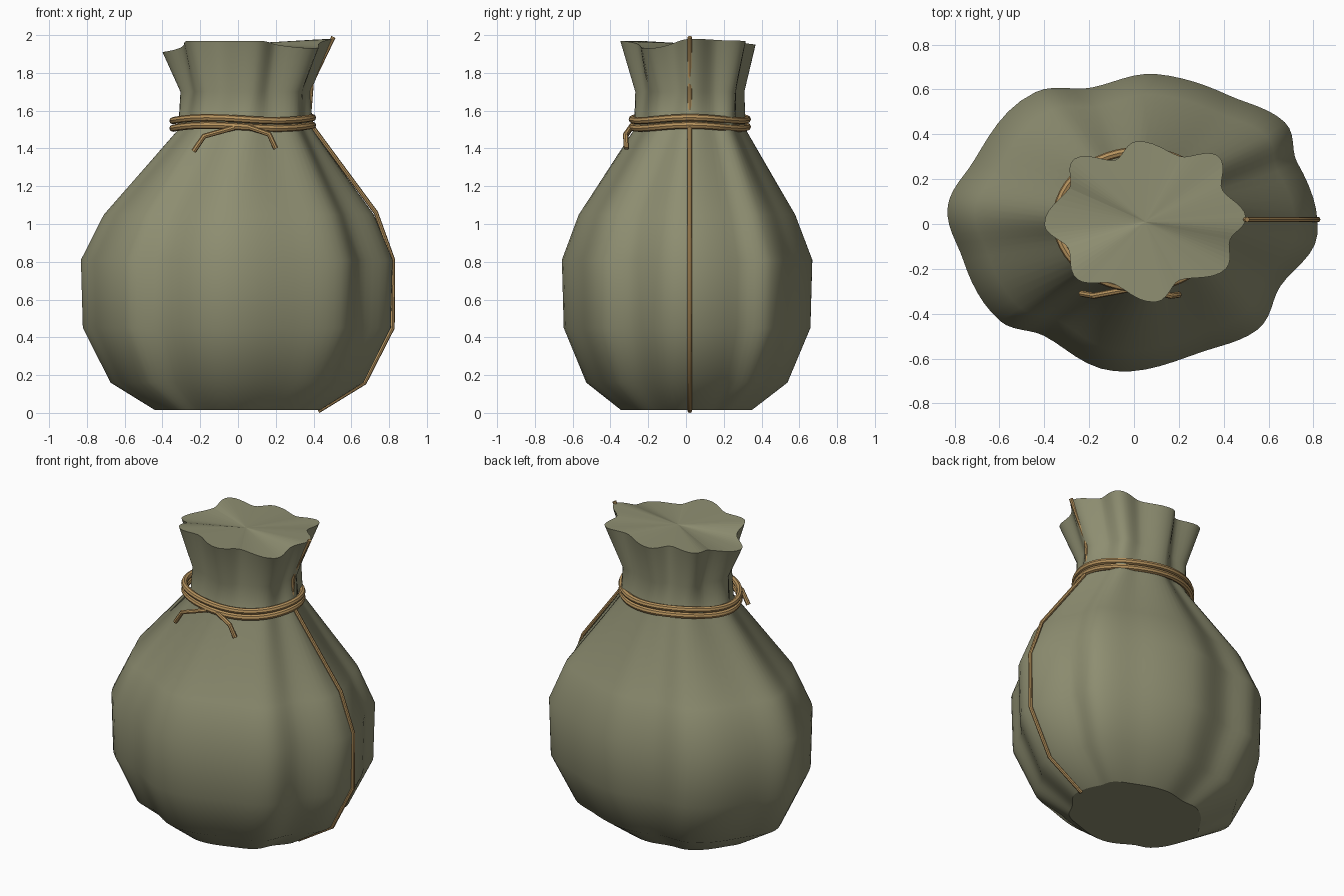
import bpy
import bmesh
from math import sin, cos, pi, radians

cube = bpy.data.objects.get("Cube")
if cube:
    bpy.data.objects.remove(cube, do_unlink=True)


def make_material(name, colour):
    material = bpy.data.materials.new(name)
    material.use_nodes = True
    material.diffuse_color = colour
    shader = material.node_tree.nodes["Principled BSDF"]
    shader.inputs["Base Color"].default_value = colour
    shader.inputs["Roughness"].default_value = 0.9
    return material


cloth = make_material("olive cloth", (0.27, 0.27, 0.165, 1))
twine = make_material("tan twine", (0.47, 0.29, 0.11, 1))

# Fold outlines: (angle in degrees, percent of the ellipse), ridges and valleys in turn
BELLY_FOLDS = [(-4, 100), (25, 98), (40, 107), (60, 101), (83, 102), (104, 95),
               (121, 104), (154, 97), (173, 102), (195, 96), (222, 98), (237, 90),
               (264, 100), (293, 94), (313, 98), (332, 90)]
RIM_FOLDS = [(3, 100), (27, 86), (49, 109), (67, 88), (95, 100), (111, 82),
             (132, 105), (151, 86), (182, 100), (203, 83), (227, 98), (247, 83),
             (276, 100), (295, 80), (324, 99), (345, 87)]
# Rim height above the mouth level at each ridge
RIM_WAVE = [0.03, 0.02, 0.0, 0.01, -0.04, 0.02, 0.02, -0.02]

# Rings: height, centre x, centre y, radius x, radius y, fold depth, rim blend
RINGS = [
    (0.015, 0.0, 0.0, 0.435, 0.345, 0.8, 0),
    (0.16, 0.0, 0.0, 0.665, 0.53, 1, 0),
    (0.45, 0.0, 0.0, 0.81, 0.65, 1, 0),
    (0.81, 0.0, 0.0, 0.82, 0.66, 1, 0),
    (1.05, 0.01, 0.0, 0.71, 0.57, 1, 0),
    (1.5, 0.04, 0.02, 0.355, 0.295, 0.5, 0.5),
    (1.7, 0.04, 0.02, 0.345, 0.29, 0.6, 1),
    (1.95, 0.05, 0.01, 0.45, 0.36, 1, 1),
]
STEPS = 6


def fold_samples(folds):
    """Ease between neighbouring ridges and valleys."""
    samples = []
    for i, (angle, size) in enumerate(folds):
        next_angle, next_size = folds[(i + 1) % len(folds)]
        span = (next_angle - angle) % 360
        for s in range(STEPS):
            t = s / STEPS
            ease = (1 - cos(pi * t)) / 2
            samples.append((radians(angle + span * t),
                            (size + (next_size - size) * ease) / 100))
    return samples


def wave_height(index):
    """Height of the mouth edge at a sample around the rim."""
    position = index / (2 * STEPS)
    ridge = int(position)
    ease = (1 - cos(pi * (position - ridge))) / 2
    a = RIM_WAVE[ridge]
    b = RIM_WAVE[(ridge + 1) % len(RIM_WAVE)]
    return a + (b - a) * ease


# Sack: folded rings joined from the base to the gathered mouth
def build_sack():
    belly, rim = fold_samples(BELLY_FOLDS), fold_samples(RIM_FOLDS)
    count = len(belly)
    bm = bmesh.new()
    loops = []
    for ring in RINGS:
        z, cx, cy, rx, ry, depth, blend = ring
        loop = []
        for i in range(count):
            angle = belly[i][0] * (1 - blend) + rim[i][0] * blend
            size = belly[i][1] * (1 - blend) + rim[i][1] * blend
            size = 1 + (size - 1) * depth
            lift = wave_height(i) if ring is RINGS[-1] else 0
            loop.append(bm.verts.new((cx + rx * size * cos(angle),
                                      cy + ry * size * sin(angle), z + lift)))
        loops.append(loop)
    for low, high in zip(loops, loops[1:]):
        for i in range(count):
            j = (i + 1) % count
            bm.faces.new((low[i], low[j], high[j], high[i])).smooth = True
    # Flat base and filled mouth
    bm.faces.new(loops[0][::-1])
    centre = bm.verts.new((0.05, 0.01, 1.955))
    for i in range(count):
        bm.faces.new((loops[-1][i], loops[-1][(i + 1) % count], centre))
    # Keep the base and mouth edges crisp
    for loop in (loops[0], loops[-1]):
        for i in range(count):
            bm.edges.get((loop[i], loop[(i + 1) % count])).smooth = False
    mesh = bpy.data.meshes.new("sack")
    bm.to_mesh(mesh)
    bm.free()
    mesh.materials.append(cloth)
    sack = bpy.data.objects.new("sack", mesh)
    bpy.context.collection.objects.link(sack)


# Round cord along a path, turned into a mesh
def cord(name, points, radius, closed=False):
    curve = bpy.data.curves.new(name, "CURVE")
    curve.dimensions = "3D"
    curve.bevel_depth = radius
    curve.bevel_resolution = 2
    curve.use_fill_caps = True
    spline = curve.splines.new("POLY")
    spline.points.add(len(points) - 1)
    for point, place in zip(spline.points, points):
        point.co = (*place, 1)
    spline.use_cyclic_u = closed
    curve.materials.append(twine)
    obj = bpy.data.objects.new(name, curve)
    bpy.context.collection.objects.link(obj)
    bpy.ops.object.select_all(action="DESELECT")
    obj.select_set(True)
    bpy.context.view_layer.objects.active = obj
    bpy.ops.object.convert(target="MESH")
    bpy.ops.object.shade_smooth_by_angle(angle=radians(40))


build_sack()

# Two turns of twine around the neck
for name, height in (("lower_neck_tie", 1.515), ("upper_neck_tie", 1.555)):
    turn = []
    for i in range(48):
        a = 2 * pi * i / 48
        turn.append((0.025 + 0.37 * cos(a), 0.02 + 0.305 * sin(a),
                     height + 0.008 * cos(3 * a)))
    cord(name, turn, 0.019, closed=True)

# Loose ends of the tie at the front
cord("right_tie_end", [(-0.02, -0.29, 1.51), (-0.18, -0.32, 1.465),
                       (-0.235, -0.31, 1.385)], 0.014)
cord("left_tie_end", [(0.05, -0.29, 1.515), (0.165, -0.32, 1.475),
                      (0.2, -0.315, 1.4)], 0.014)

# Drawstring down the left side
side_path = [(0.425, 0.01), (0.67, 0.16), (0.818, 0.45), (0.82, 0.81), (0.73, 1.06),
             (0.405, 1.5), (0.375, 1.56), (0.39, 1.75), (0.505, 1.99)]
cord("side_string", [(x, 0.02, z) for x, z in side_path], 0.012)
